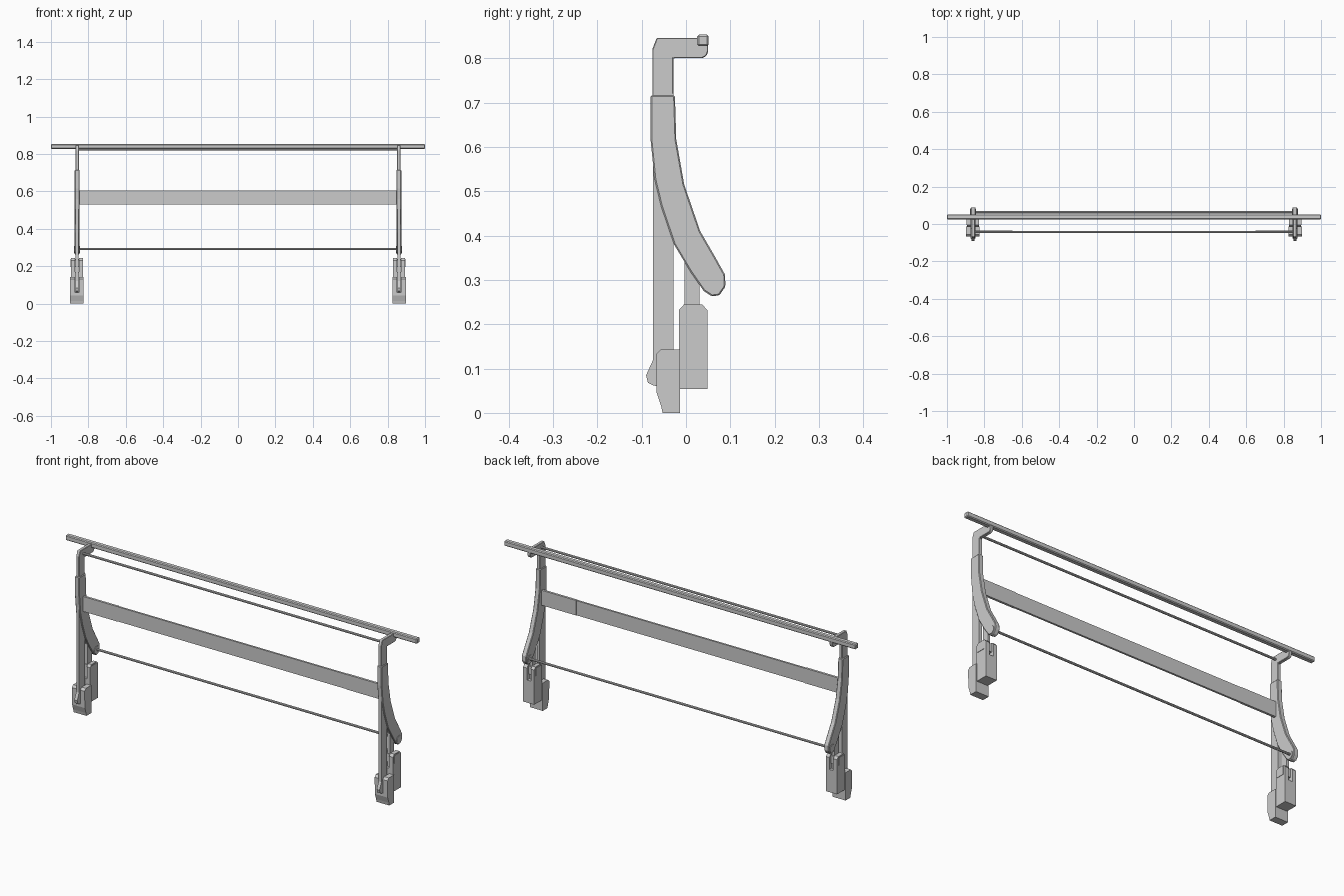
import bpy, bmesh, math
from mathutils import Matrix


def finish(name, bm, mirror=False, bevel=0.0):
    bmesh.ops.recalc_face_normals(bm, faces=bm.faces[:])
    me = bpy.data.meshes.new(name)
    bm.to_mesh(me)
    bm.free()
    ob = bpy.data.objects.new(name, me)
    bpy.context.collection.objects.link(ob)
    if bevel:
        b = ob.modifiers.new("Bevel", 'BEVEL')
        b.width, b.segments = bevel, 1
    if mirror:
        ob.modifiers.new("Mirror", 'MIRROR').use_mirror_merge = False
    return ob


def prism(name, pts, spans, bevel=0.0):
    """Extrude a (y, z) profile over one or more x spans, mirrored to both ends."""
    bm = bmesh.new()
    for x0, x1 in spans:
        a = [bm.verts.new((x0, y, z)) for y, z in pts]
        b = [bm.verts.new((x1, y, z)) for y, z in pts]
        bm.faces.new(a)
        bm.faces.new(b[::-1])
        n = len(pts)
        for i in range(n):
            bm.faces.new((a[i], b[i], b[(i + 1) % n], a[(i + 1) % n]))
    return finish(name, bm, True, bevel)


def box(name, lo, hi, mirror=False, bevel=0.0):
    bm = bmesh.new()
    bmesh.ops.create_cube(bm, size=1)
    for v in bm.verts:
        v.co = [(l + h) / 2 + c * (h - l) for c, l, h in zip(v.co, lo, hi)]
    return finish(name, bm, mirror, bevel)


def rod(name, x0, x1, y, z, r, mirror=False):
    bm = bmesh.new()
    m = Matrix.Translation(((x0 + x1) / 2, y, z)) @ Matrix.Rotation(math.pi / 2, 4, 'Y') \
        @ Matrix.Rotation(math.pi / 8, 4, 'Z')
    bmesh.ops.create_cone(bm, cap_ends=True, segments=8, radius1=r, radius2=r,
                          depth=x1 - x0, matrix=m)
    return finish(name, bm, mirror)


# Long members between the two end frames
box("top_rail", (-1, 0.025, 0.827), (1, 0.051, 0.853), bevel=0.004)
box("middle_board", (-0.655, -0.047, 0.53), (0.655, -0.037, 0.605))
box("board_end", (0.65, -0.048, 0.529), (0.855, -0.036, 0.606), mirror=True)
rod("upper_rod", -0.86, 0.86, -0.042, 0.824, 0.006)
rod("lower_rod", -0.86, 0.86, 0.063, 0.292, 0.006)

# Bent bracket carrying the top rail
prism("top_bracket", [(-0.076, 0.69), (-0.076, 0.82), (-0.066, 0.846), (0.05, 0.846),
                      (0.05, 0.815), (0.046, 0.805), (0.036, 0.8), (-0.028, 0.8),
                      (-0.028, 0.69)], [(0.851, 0.868)], 0.002)

# Straight leg with its small forward toe
prism("straight_leg", [(-0.074, 0.72), (-0.074, 0.12), (-0.09, 0.085), (-0.086, 0.068),
                       (-0.074, 0.062), (-0.04, 0.055), (-0.028, 0.08), (-0.028, 0.72)],
      [(0.852, 0.868)])

# Curved arm sweeping to the rear
arm = prism("curved_arm", [(-0.08, 0.716), (-0.08, 0.617), (-0.071, 0.527), (-0.056, 0.465),
                           (-0.027, 0.38), (0.01, 0.318), (0.04, 0.275), (0.058, 0.263),
                           (0.075, 0.265), (0.089, 0.285), (0.088, 0.312), (0.065, 0.353),
                           (0.032, 0.41), (-0.004, 0.515), (-0.022, 0.617), (-0.025, 0.716)],
            [(0.847, 0.873)], 0.003)
rod("arm_end_cap", 0.844, 0.876, 0.06, 0.29, 0.021, mirror=True)

# Front forked foot
prism("front_foot_cheeks", [(-0.068, 0.132), (-0.057, 0.143), (-0.014, 0.143), (-0.014, 0),
                            (-0.053, 0), (-0.056, 0.015), (-0.066, 0.045)],
      [(0.825, 0.849), (0.871, 0.898)])
prism("front_foot_base", [(-0.066, 0.06), (-0.014, 0.06), (-0.014, 0), (-0.053, 0),
                          (-0.056, 0.015), (-0.066, 0.045)], [(0.849, 0.871)])

# Rear forked block, its stem and pin
prism("rear_block_cheeks", [(-0.016, 0.054), (0.048, 0.054), (0.048, 0.232), (0.037, 0.244),
                            (-0.005, 0.244), (-0.016, 0.232)], [(0.83, 0.849), (0.871, 0.893)])
box("rear_block_base", (0.849, -0.016, 0.054), (0.871, 0.048, 0.17), mirror=True)
box("rear_stem", (0.853, -0.003, 0.16), (0.867, 0.03, 0.36), mirror=True)
box("rear_pin", (0.828, -0.006, 0.197), (0.895, 0.036, 0.238), mirror=True)
